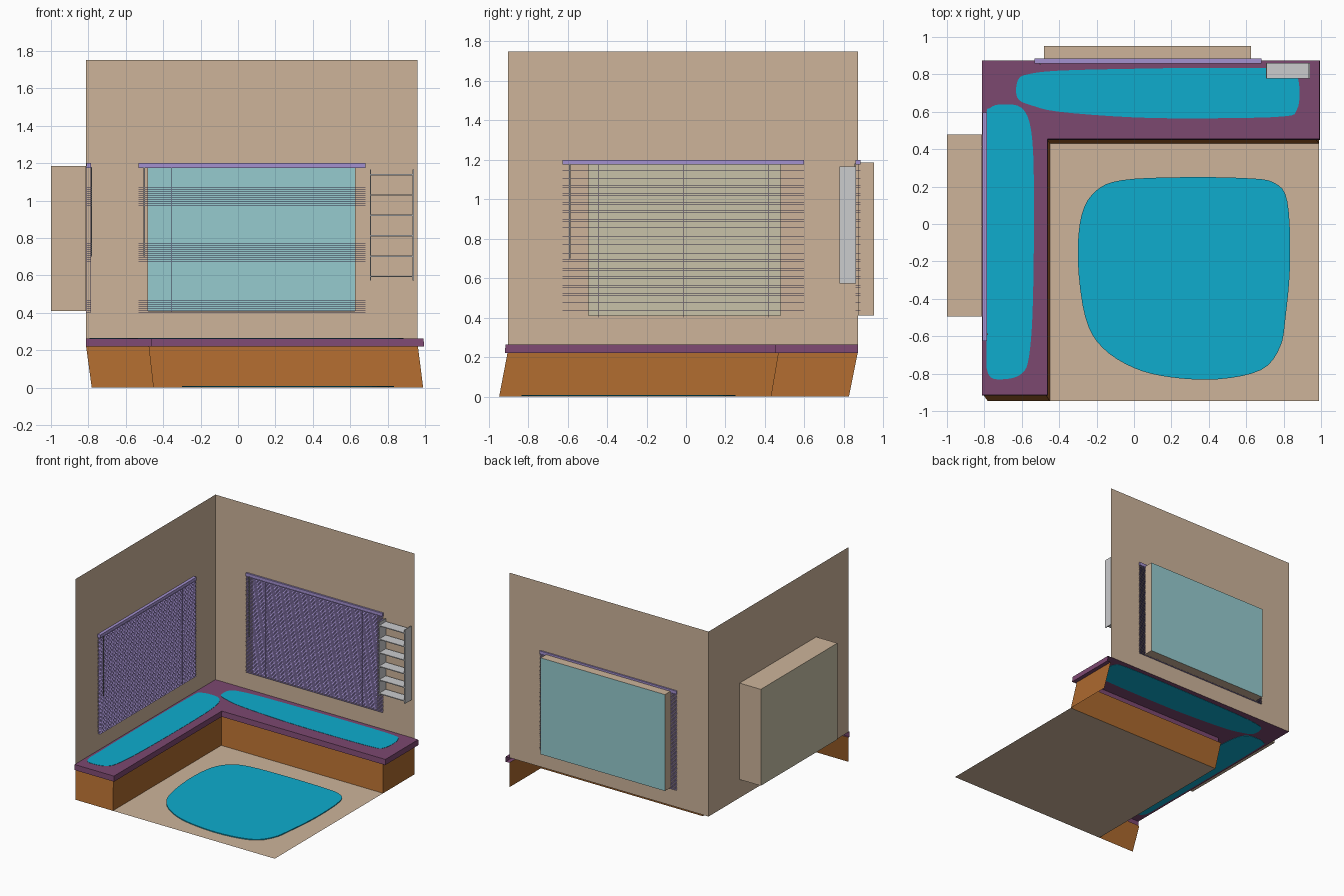
import bpy, bmesh, math
from mathutils import Vector

if "Cube" in bpy.data.objects:
    bpy.data.objects.remove(bpy.data.objects["Cube"])


def mat(name, r, g, b):
    lin = lambda c: ((c / 255 + 0.055) / 1.055) ** 2.4 if c > 10 else c / 255 / 12.92
    m = bpy.data.materials.new(name)
    m.diffuse_color = (lin(r), lin(g), lin(b), 1)
    m.use_nodes = True
    m.node_tree.nodes["Principled BSDF"].inputs["Base Color"].default_value = m.diffuse_color
    return m


TAN = mat("tan plaster", 205, 180, 154)
WOOD = mat("orange wood", 172, 105, 46)
PLUM = mat("plum bench top", 124, 72, 112)
CYAN = mat("cyan fabric", 14, 172, 206)
LILAC = mat("lilac blind", 164, 145, 208)
GLASS = mat("pale teal glass", 150, 203, 207)
SAND = mat("sand glass", 200, 194, 168)
SHELF = mat("light grey shelf", 203, 204, 206)
GREY = mat("grey wand", 150, 150, 155)


def make(name, bm, *mats):
    me = bpy.data.meshes.new(name)
    bm.to_mesh(me)
    bm.free()
    for m in mats:
        me.materials.append(m)
    ob = bpy.data.objects.new(name, me)
    bpy.context.collection.objects.link(ob)
    return ob


def quad(bm, pts, facing=None, mi=0):
    f = bm.faces.new([bm.verts.new(p) for p in pts])
    f.normal_update()
    f.material_index = mi
    if facing and f.normal.dot(Vector(facing)) < 0:
        f.normal_flip()


def box(bm, lo, hi):
    lo, hi = [min(a, b) for a, b in zip(lo, hi)], [max(a, b) for a, b in zip(lo, hi)]
    r = bmesh.ops.create_cube(bm, size=1)
    for v in r["verts"]:
        v.co = [l + (c + 0.5) * (h - l) for c, l, h in zip(v.co, lo, hi)]


# wall coordinates: u along the wall, d out into the room, z up
XW, YW = -0.812, 0.873
back = lambda u, d, z: (u, YW - d, z)
left = lambda u, d, z: (XW + d, u, z)


def wall(name, P, u0, u1, w0, w1, depth, glass, inward):
    """Wall sheet with a window opening and a recessed box closed by glass."""
    bm = bmesh.new()
    z0, z1, a, b = 0.263, 1.75, 0.41, 1.185
    for p, q, r, s in ((u0, w0, z0, z1), (w1, u1, z0, z1), (w0, w1, z0, a), (w0, w1, b, z1)):
        quad(bm, [P(p, 0, r), P(q, 0, r), P(q, 0, s), P(p, 0, s)], inward)
    rim = [(w0, a), (w1, a), (w1, b), (w0, b)]
    for i in range(4):
        (p, r), (q, s) = rim[i], rim[(i + 1) % 4]
        quad(bm, [P(p, 0, r), P(q, 0, s), P(q, -depth, s), P(p, -depth, r)])
    bmesh.ops.remove_doubles(bm, verts=bm.verts, dist=1e-4)
    make(name, bm, TAN)
    bm = bmesh.new()
    quad(bm, [P(u, -depth, z) for u, z in rim], inward)
    make(name + "_window_glass", bm, glass)


def blind(name, P, u0, u1, d0, d1, wand_u):
    """Venetian blind: head rail, flat slats, ladder cords, tilt wand."""
    bm = bmesh.new()
    box(bm, P(u0, d0, 1.175), P(u1, d1, 1.2))
    make(name + "_head_rail", bm, LILAC)
    bm = bmesh.new()
    n = 72
    for i in range(n):
        z = 0.402 + i * (1.168 - 0.402) / (n - 1)
        box(bm, P(u0, d0, z), P(u1, d1, z + 0.001))
    make(name + "_slats", bm, LILAC)
    bm = bmesh.new()
    mid = (u0 + u1) / 2
    for u in (mid - 0.43, mid, mid + 0.43):
        for d in (d0, d1):
            box(bm, P(u - 0.001, d - 0.0005, 0.4), P(u + 0.001, d + 0.0005, 1.178))
    make(name + "_cords", bm, LILAC)
    bm = bmesh.new()
    box(bm, P(wand_u - 0.004, d1, 0.7), P(wand_u + 0.004, d1 + 0.006, 1.18))
    make(name + "_wand", bm, GREY)


wall("back_wall", back, XW, 0.96, -0.48, 0.625, 0.08, GLASS, (0, -1, 0))
wall("left_wall", left, -0.902, YW, -0.495, 0.478, 0.188, SAND, (1, 0, 0))
blind("back_blind", back, -0.533, 0.683, -0.011, 0.014, -0.5)
blind("left_blind", left, -0.625, 0.597, 0.001, 0.025, -0.59)


# corner bench: open L path lofted down from the top lip to the slanted skirt
def path(x0, xi, x1, y0, yi, y1, z):
    return [(x0, y0, z), (xi, y0, z), (xi, yi, z), (x1, yi, z), (x1, y1, z)]


lip_top = path(XW, -0.463, 0.992, -0.915, 0.455, YW, 0.263)
lip_low = path(XW, -0.460, 0.995, -0.918, 0.450, YW, 0.22)
skirt_top = path(XW, -0.475, 0.962, -0.905, 0.467, 0.87, 0.22)
skirt_low = path(-0.782, -0.450, 0.990, -0.947, 0.430, 0.826, 0.0)


def loft(bm, a, b):
    for i in range(4):
        quad(bm, [a[i], b[i], b[i + 1], a[i + 1]])


bm = bmesh.new()
loft(bm, lip_top, lip_low)
loft(bm, lip_low, skirt_top)
c = (XW, YW, 0.263)
quad(bm, [lip_top[0], lip_top[1], lip_top[2], c], (0, 0, 1))
quad(bm, [lip_top[2], lip_top[3], lip_top[4], c], (0, 0, 1))
bmesh.ops.remove_doubles(bm, verts=bm.verts, dist=1e-4)
make("bench_top", bm, PLUM)

bm = bmesh.new()
loft(bm, skirt_top, skirt_low)
bmesh.ops.remove_doubles(bm, verts=bm.verts, dist=1e-4)
make("bench_skirt", bm, WOOD)

# floor sheet
bm = bmesh.new()
quad(bm, [(-0.45, -0.947, 0), (0.99, -0.947, 0), (0.99, 0.43, 0), (-0.45, 0.43, 0)], (0, 0, 1))
make("floor", bm, TAN)


def pad(name, pts, z0, z1, sub=4):
    """Thin plate whose outline is a smooth closed curve through pts."""
    P = [Vector(p) for p in pts]
    n, out = len(P), []
    for i in range(n):
        a, b, c, d = P[i - 1], P[i], P[(i + 1) % n], P[(i + 2) % n]
        for k in range(sub):
            t = k / sub
            out.append(0.5 * (2 * b + (c - a) * t + (2 * a - 5 * b + 4 * c - d) * t * t
                              + (3 * b - a - 3 * c + d) * t ** 3))
    bm = bmesh.new()
    f = bm.faces.new([bm.verts.new((p.x, p.y, z0)) for p in out])
    r = bmesh.ops.extrude_face_region(bm, geom=[f], use_keep_orig=True)
    for v in r["geom"]:
        if isinstance(v, bmesh.types.BMVert):
            v.co.z = z1
    bmesh.ops.recalc_face_normals(bm, faces=bm.faces)
    make(name, bm, CYAN)


# rug and the two seat pads
pad("rug", [(-.30, -.2), (-.28, .05), (-.2, .18), (-.06, .235), (.25, .25), (.6, .245),
            (.75, .22), (.82, .12), (.835, -.2), (.81, -.5), (.78, -.66), (.68, -.78),
            (.45, -.83), (.2, -.82), (0, -.77), (-.17, -.66), (-.26, -.5)], 0.002, 0.009)
pad("back_seat_pad", [(-.63, .7), (-.62, .77), (-.57, .8), (-.4, .82), (0, .83), (.4, .835),
                      (.8, .83), (.87, .79), (.885, .7), (.87, .61), (.8, .575), (.4, .565),
                      (0, .57), (-.4, .6), (-.55, .635), (-.61, .66)], 0.261, 0.265)
pad("left_seat_pad", [(-.79, .55), (-.77, .62), (-.7, .64), (-.6, .62), (-.55, .5),
                      (-.535, .2), (-.54, -.4), (-.56, -.7), (-.6, -.8), (-.7, -.83),
                      (-.78, -.8), (-.79, -.6), (-.795, 0)], 0.261, 0.265)

# open wall shelf: two sides and six boards
bm = bmesh.new()
for x in (0.705, 0.933):
    box(bm, (x, 0.778, 0.572), (x + 0.007, 0.862, 1.166))
for i in range(6):
    z = 0.590 + i * 0.109
    box(bm, (0.712, 0.778, z), (0.933, 0.862, z + 0.007))
make("wall_shelf", bm, SHELF)
